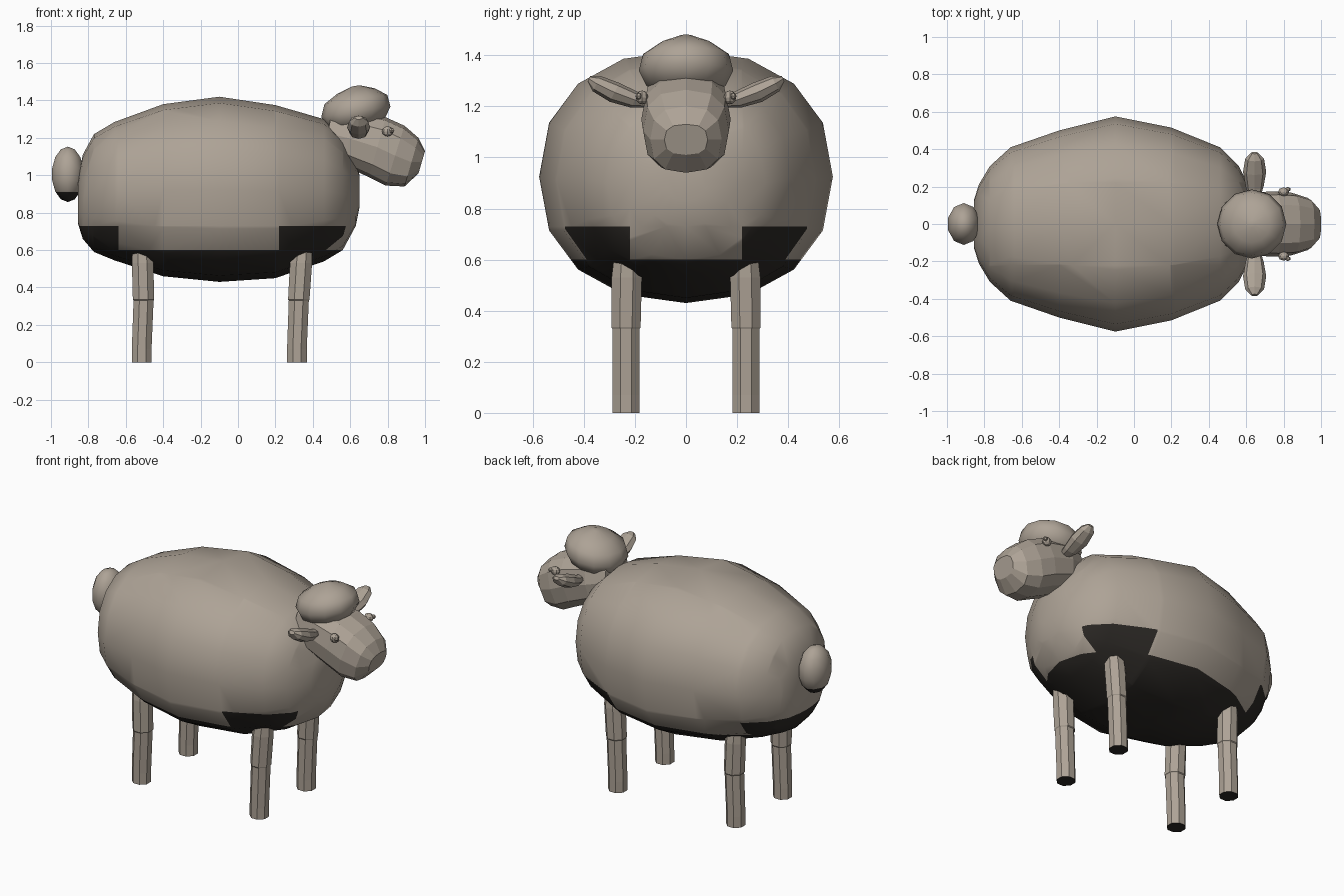
import bpy, bmesh, math
from mathutils import Vector

if "Cube" in bpy.data.objects:
    bpy.data.objects.remove(bpy.data.objects["Cube"])


def material(name, rgb):
    m = bpy.data.materials.new(name)
    m.diffuse_color = (*rgb, 1)
    m.use_nodes = True
    m.node_tree.nodes["Principled BSDF"].inputs["Base Color"].default_value = m.diffuse_color
    return m


WOOL = material("warm grey", (0.42, 0.365, 0.305))
DARK = material("near black", (0.024, 0.021, 0.018))


def finish(bm, name, smooth=False, cuts=(), dark=None):
    """Cut along colour borders, colour faces by rule, and make the object."""
    for co, no in cuts:
        bmesh.ops.bisect_plane(bm, geom=bm.verts[:] + bm.edges[:] + bm.faces[:],
                               plane_co=co, plane_no=no, dist=1e-4)
    bmesh.ops.recalc_face_normals(bm, faces=bm.faces[:])
    for f in bm.faces:
        f.smooth = smooth
        f.material_index = int(bool(dark and dark(f.calc_center_median(), f.normal)))
    me = bpy.data.meshes.new(name)
    bm.to_mesh(me)
    bm.free()
    me.materials.append(WOOL)
    me.materials.append(DARK)
    ob = bpy.data.objects.new(name, me)
    bpy.context.collection.objects.link(ob)
    return ob


def loft(rings, sides, power=2.0, turn=0.0):
    """Skin of superellipse rings, each given as (centre, half axis a, half axis b)."""
    bm = bmesh.new()
    loops = []
    for c, a, b in rings:
        loop = []
        for i in range(sides):
            t = 2 * math.pi * i / sides + turn
            u, v = (math.copysign(abs(k) ** (2 / power), k) for k in (math.cos(t), math.sin(t)))
            loop.append(bm.verts.new(Vector(c) + Vector(a) * u + Vector(b) * v))
        loops.append(loop)
    for p, q in zip(loops, loops[1:]):
        for i in range(sides):
            j = (i + 1) % sides
            bm.faces.new((p[i], p[j], q[j], q[i]))
    bm.faces.new(loops[0])
    bm.faces.new(loops[-1])
    return bm


def ball(name, loc, size, u, v, **kw):
    bm = bmesh.new()
    bmesh.ops.create_uvsphere(bm, u_segments=u, v_segments=v, radius=1)
    for p in bm.verts:
        p.co = Vector(loc) + p.co * Vector(size)
    return finish(bm, name, **kw)


# Woolly body: x, bottom, top, half width
stations = [(-0.855, .74, .98, .13), (-0.83, .66, 1.11, .21), (-0.77, .59, 1.22, .31),
            (-0.66, .545, 1.285, .41), (-0.4, .46, 1.38, .50), (-0.1, .43, 1.42, .575),
            (.2, .45, 1.375, .515), (.46, .54, 1.30, .41), (.56, .60, 1.20, .31),
            (.63, .73, 1.07, .17), (.65, .83, 1.0, .08)]
body = loft([((x, 0, (lo + hi) / 2), (0, 0, (hi - lo) / 2), (0, w, 0))
             for x, lo, hi, w in stations], 16, 2.25)


def belly(c, n):
    front = c.x > .22 and abs(c.y) > .22
    return c.z < .60 or (c.z < .73 and (front or c.x < -.64))


finish(body, "body", True, [((0, 0, .60), (0, 0, 1)), ((0, 0, .73), (0, 0, 1)),
                            ((.22, 0, 0), (1, 0, 0)), ((-.64, 0, 0), (1, 0, 0)),
                            ((0, .22, 0), (0, 1, 0)), ((0, -.22, 0), (0, 1, 0))], belly)

# Tail with a dark underside
ball("tail", (-.91, 0, 1.005), (.09, .115, .148), 10, 7, smooth=True,
     cuts=[((0, 0, .91), (0, 0, 1))], dark=lambda c, n: c.z < .91)

# Faceted head: each ring runs from a crown point to a chin point (x, z), half width
head_rings = [((.50, 1.33), (.46, 1.12), .12), ((.62, 1.345), (.57, 1.05), .165),
              ((.79, 1.31), (.70, .99), .175), ((.89, 1.265), (.79, .945), .168),
              ((.965, 1.20), (.89, .94), .14), ((1.0, 1.13), (.965, 1.01), .085)]
finish(loft([(((t[0] + b[0]) / 2, 0, (t[1] + b[1]) / 2),
              ((t[0] - b[0]) / 2, 0, (t[1] - b[1]) / 2), (0, w, 0))
             for t, b, w in head_rings], 12, 2.6), "head")

# Wool tuft on the crown: height, radius, lean
tuft = [(1.25, .09), (1.28, .155), (1.34, .185), (1.405, .168), (1.45, .10), (1.478, .02)]
finish(loft([((.63, 0, z), (r, 0, r * .15), (0, r, 0)) for z, r in tuft], 12),
       "head_tuft", True)

for s, side in ((-1, "right"), (1, "left")):
    # Ear: leaf shape leaning outward and up
    ear = [(.13, 1.215, .025, .02), (.20, 1.225, .048, .03), (.28, 1.255, .062, .037),
           (.35, 1.289, .05, .03), (.38, 1.308, .02, .01)]
    finish(loft([((.645, s * y, z), (w, 0, 0), (0, -s * t * .5, t))
                 for y, z, w, t in ear], 8), side + "_ear")
    # Eye with a small raised pupil
    ball(side + "_eye", (.80, s * .172, 1.235), (.03, .024, .027), 8, 6)
    ball(side + "_pupil", (.822, s * .185, 1.24), (.016, .013, .014), 6, 4)

    # Legs: height, centre x, centre y, radius
    front = [(0, .315, .235, .057), (.07, .315, .235, .057), (.33, .325, .235, .058),
             (.335, .325, .235, .062), (.53, .337, .232, .064), (.62, .345, .23, .055)]
    rear = [(0, -.515, .235, .057), (.07, -.515, .235, .057), (.33, -.505, .235, .058),
            (.335, -.505, .235, .062), (.53, -.51, .232, .062), (.62, -.515, .23, .052)]
    for name, path in (("front", front), ("rear", rear)):
        finish(loft([((x, s * y, z), (r, 0, 0), (0, r, 0)) for z, x, y, r in path],
                    8, turn=math.pi / 8),
               f"{side}_{name}_leg", dark=lambda c, n: n.z < -.9)
